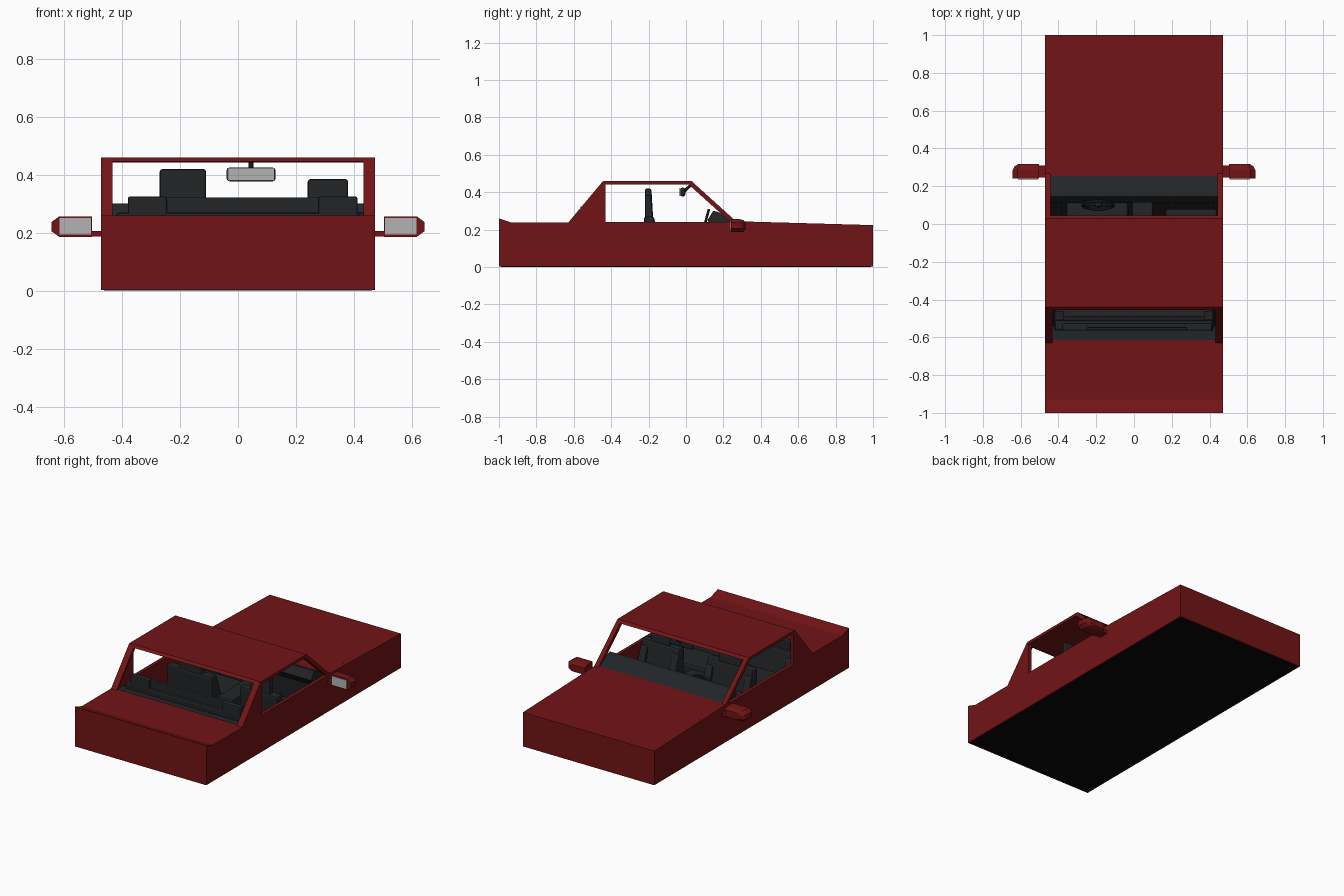
import bpy, bmesh, math
from mathutils import Vector

if "Cube" in bpy.data.objects:
    bpy.data.objects.remove(bpy.data.objects["Cube"])


def material(name, r, g, b):
    m = bpy.data.materials.new(name)
    m.diffuse_color = (r, g, b, 1)
    m.use_nodes = True
    m.node_tree.nodes["Principled BSDF"].inputs["Base Color"].default_value = m.diffuse_color
    return m


RED = material("red_paint", 0.17, 0.007, 0.008)
DARK = material("dark_trim", 0.016, 0.018, 0.02)
BLACK = material("black_underside", 0.002, 0.002, 0.002)
GLASS = material("mirror_glass", 0.45, 0.45, 0.45)


def finish(name, bm, mat, bevel=0, segments=2):
    bmesh.ops.recalc_face_normals(bm, faces=bm.faces)
    me = bpy.data.meshes.new(name)
    bm.to_mesh(me)
    bm.free()
    ob = bpy.data.objects.new(name, me)
    bpy.context.collection.objects.link(ob)
    me.materials.append(mat)
    if bevel:
        mod = ob.modifiers.new("bevel", 'BEVEL')
        mod.width, mod.segments = bevel, segments
    return ob


def loft(name, rings, mat, bevel=0):
    """Closed solid through equal-length rings of points."""
    bm = bmesh.new()
    vs = [[bm.verts.new(p) for p in r] for r in rings]
    n = len(rings[0])
    for a, b in zip(vs, vs[1:]):
        for i in range(n):
            bm.faces.new((a[i], a[(i + 1) % n], b[(i + 1) % n], b[i]))
    bm.faces.new(vs[0])
    bm.faces.new(vs[-1])
    return finish(name, bm, mat, bevel)


def prism(name, yz, x0, x1, mat, bevel=0):
    """Side profile (y, z) extruded across x."""
    return loft(name, [[(x, y, z) for y, z in yz] for x in (x0, x1)], mat, bevel)


def box(name, x0, x1, y0, y1, z0, z1, mat, bevel=0):
    return prism(name, [(y0, z0), (y1, z0), (y1, z1), (y0, z1)], x0, x1, mat, bevel)


def rod(name, p, q, r, mat):
    p, q = Vector(p), Vector(q)
    bm = bmesh.new()
    bmesh.ops.create_cone(bm, cap_ends=True, segments=8, radius1=r, radius2=r,
                          depth=(q - p).length)
    ob = finish(name, bm, mat)
    ob.location = (p + q) / 2
    ob.rotation_euler = (q - p).to_track_quat('Z', 'Y').to_euler()
    return ob


W, IN = 0.472, 0.45
B = 0.002

# body sides with rear roof pillar, trunk, hood
side = [(-1, B), (1, B), (1, .224), (.25, .245), (.2, .24), (-.43, .24),
        (-.43, .458), (-.445, .458), (-.63, .237), (-.93, .237), (-1, .26)]
for s, n in ((-1, "left"), (1, "right")):
    prism(n + "_body_side", side, s * IN, s * W, RED)
    # windscreen pillar
    prism(n + "_windscreen_pillar", [(.02, .459), (.03, .459), (.268, .244), (.238, .24), (.01, .445)],
          s * .443, s * W, RED)
    # roof rail beside the rear window
    prism(n + "_rear_window_frame", [(-.445, .458), (-.43, .445), (-.615, .237), (-.63, .237)],
          s * .432, s * IN, RED)
prism("trunk", [(-1, B), (-.615, B), (-.615, .237), (-.93, .237), (-1, .26)], -IN, IN, RED)
prism("hood", [(.255, B), (1, B), (1, .224), (.255, .245)], -IN, IN, RED)
prism("roof", [(-.455, .445), (-.43, .442), (.03, .442), (.046, .445), (.03, .46), (-.44, .46)],
      -W, W, RED)

# floor
box("floor", -.462, .462, -.99, .99, 0, .02, BLACK)

# dashboard and parcel shelf
prism("dashboard", [(.258, .03), (.258, .243), (.17, .295), (.145, .3), (.115, .25), (.15, .2), (.17, .03)],
      -.445, .445, DARK)
box("parcel_shelf", -.445, .445, -.615, -.54, .15, .23, DARK)


# seats
def seat(name, x0, x1, hx0, hx1, y, cushion_front, top, head_top):
    box(name + "_cushion", x0, x1, y, cushion_front, .03, .12, DARK, .015)
    prism(name + "_back", [(y + .01, .05), (y + .085, .05), (y + .055, top), (y, top)],
          x0, x1, DARK, .012)
    # side bolsters
    for bx in (x0, x1 - .05):
        prism(name + "_bolster", [(y + .06, .1), (y + .11, .1), (y + .065, top - .04), (y + .04, top - .04)],
              bx, bx + .05, DARK, .006)
    if head_top:
        prism(name + "_headrest", [(y + .005, top - .02), (y + .05, top - .02),
              (y + .04, head_top), (y + .005, head_top)], hx0, hx1, DARK, .01)


seat("driver_seat", -.36, -.03, -.27, -.11, -.225, .115, .27, .42)
seat("passenger_seat", .165, .44, .24, .38, -.225, .08, .27, .385)
seat("rear_bench", -.42, .42, 0, 0, -.565, -.3, .27, 0)
for x in (-.3125, .345):
    box("rear_headrest", x - .0675, x + .0675, -.565, -.525, .25, .325, DARK, .008)
box("rear_bench_top", -.25, .285, -.55, -.525, .24, .322, DARK, .005)
box("centre_console", -.01, .1, -.2, .16, .02, .15, DARK, .01)

# steering wheel
bpy.ops.mesh.primitive_torus_add(major_radius=.082, minor_radius=.008, major_segments=24,
                                 minor_segments=6, location=(-.19, .1, .225),
                                 rotation=(math.radians(75), 0, 0))
wheel = bpy.context.object
wheel.name = "steering_wheel"
wheel.data.materials.append(DARK)
rod("steering_column", (-.19, .09, .222), (-.19, .17, .2), .018, DARK)
rod("wheel_spoke", (-.27, .1, .225), (-.11, .1, .225), .008, DARK)

# inside mirror
box("inside_mirror", -.04, .13, -.03, -.004, .377, .425, DARK, .011)
box("inside_mirror_glass", -.036, .126, -.034, -.028, .379, .423, GLASS, .0025)
rod("inside_mirror_stalk", (.045, -.01, .405), (.045, .035, .447), .008, DARK)

# door mirrors
shape = [(.503, .186), (.617, .186), (.643, .205), (.643, .237), (.617, .256), (.503, .256)]
for s, n in ((-1, "left"), (1, "right")):
    rings = []
    for y, k in ((.24, 1), (.285, 1), (.305, .88), (.318, .62)):
        rings.append([(s * (.503 + (x - .503) * (.4 + .6 * k)), y, .218 + (z - .218) * k)
                      for x, z in shape])
    loft(n + "_door_mirror", rings, RED)
    box(n + "_door_mirror_glass", s * .507, s * .615, .236, .242, .193, .25, GLASS)
    box(n + "_door_mirror_arm", s * .46, s * .51, .245, .31, .187, .206, RED)
